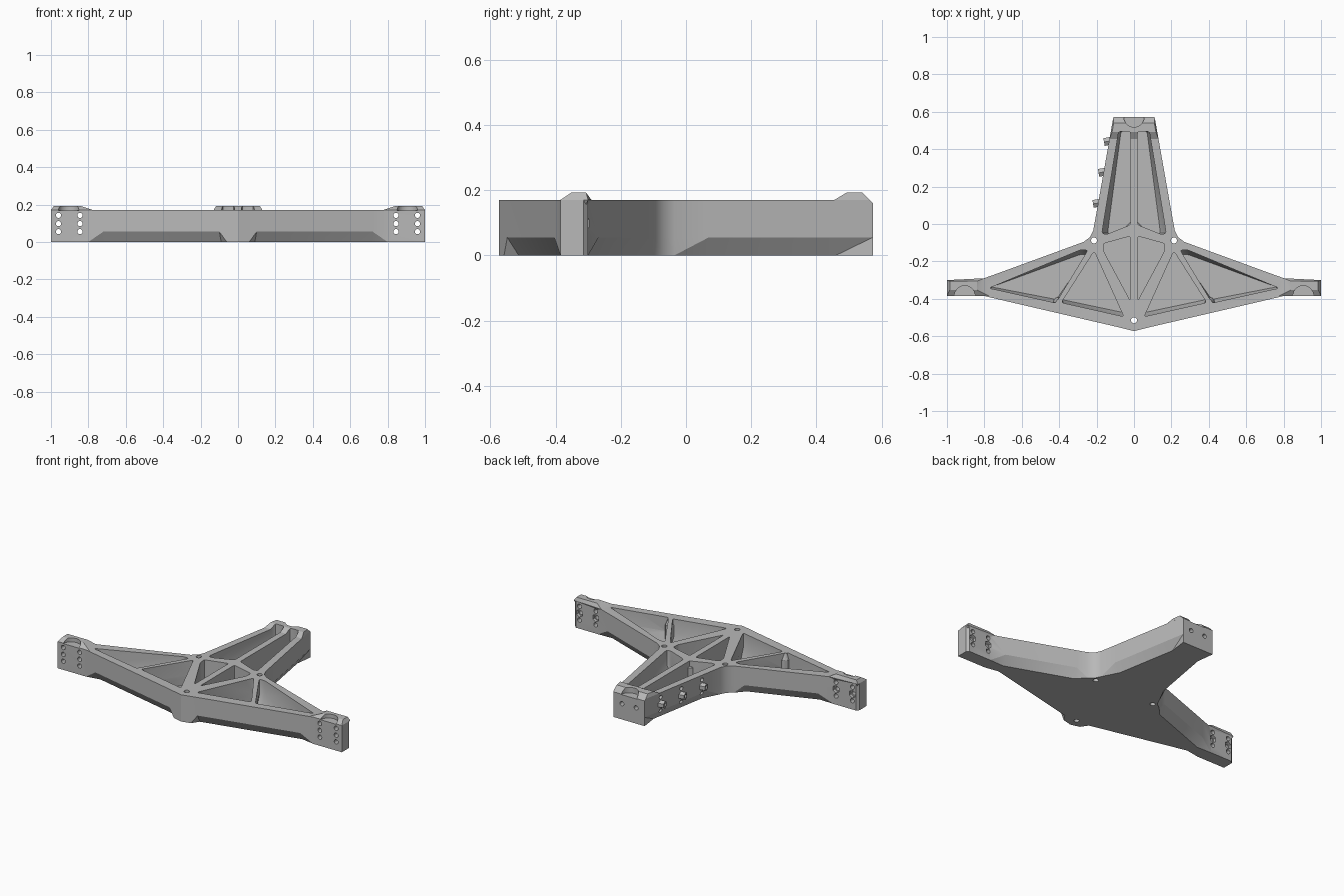
import bpy, bmesh, math
from mathutils import Vector, Matrix

if "Cube" in bpy.data.objects:
    bpy.data.objects.remove(bpy.data.objects["Cube"])

TOP = 0.17
grey = bpy.data.materials.new("matte grey")
grey.use_nodes = True
grey.diffuse_color = (0.48, 0.48, 0.48, 1)
grey.node_tree.nodes["Principled BSDF"].inputs["Base Color"].default_value = (0.48, 0.48, 0.48, 1)


def loft(bm, rings):
    """Closed solid through rings of equal point count."""
    loops = [[bm.verts.new(p) for p in ring] for ring in rings]
    n = len(loops[0])
    for a, b in zip(loops, loops[1:]):
        for i in range(n):
            j = (i + 1) % n
            bm.faces.new((a[i], a[j], b[j], b[i]))
    bm.faces.new(loops[0][::-1])
    bm.faces.new(loops[-1])


def level(points, z):
    return [(x, y, z) for x, y in points]


def flip(points):
    return [(-x, y) for x, y in points]


def rod(bm, start, axis, length, radius, sides=16, tip=None):
    axis = Vector(axis).normalized()
    turn = axis.to_track_quat('Z', 'Y').to_matrix().to_4x4()
    centre = Vector(start) + axis * length / 2
    bmesh.ops.create_cone(bm, cap_ends=True, segments=sides, radius1=radius,
                          radius2=radius if tip is None else tip, depth=length,
                          matrix=Matrix.Translation(centre) @ turn)


def rounded(points, size=0.012):
    out = []
    for i, p in enumerate(points):
        p = Vector(p)
        a = p + (Vector(points[i - 1]) - p).normalized() * size
        b = p + (Vector(points[(i + 1) % len(points)]) - p).normalized() * size
        out += [a, (a + b + 2 * p) / 4, b]
    return [tuple(v) for v in out]


def finish(name, bm):
    bmesh.ops.recalc_face_normals(bm, faces=bm.faces)
    bmesh.ops.triangulate(bm, faces=[f for f in bm.faces if len(f.verts) == 4])
    bmesh.ops.recalc_face_normals(bm, faces=bm.faces)
    mesh = bpy.data.meshes.new(name)
    bm.to_mesh(mesh)
    bm.free()
    mesh.materials.append(grey)
    obj = bpy.data.objects.new(name, mesh)
    bpy.context.collection.objects.link(obj)
    return obj


def combine(target, name, bm, operation):
    helper = finish(name, bm)
    helper.hide_render = True
    mod = target.modifiers.new(name, 'BOOLEAN')
    mod.operation, mod.solver, mod.object = operation, 'EXACT', helper
    bpy.context.view_layer.objects.active = target
    bpy.ops.object.modifier_apply(modifier=name)
    bpy.data.objects.remove(helper)


# Three-armed body: outline of one half, with the inset of its bottom edge
half = [((0, -.573), (0, 0)), ((.06, -.558), (0, 0)), ((.1, -.548), (-.01, .035)),
        ((.72, -.404), (-.01, .035)), ((.8, -.385), (0, 0)), ((1, -.385), (0, 0)),
        ((1, -.315), (0, 0)), ((.985, -.3), (0, 0)), ((.83, -.3), (0, 0)),
        ((.74, -.268), (-.01, -.035)), ((.33, -.118), (-.01, -.035)), ((.27, -.096), (0, 0)),
        ((.235, -.07), (0, 0)), ((.218, -.035), (0, 0)), ((.199, .07), (-.035, 0)),
        ((.13, .46), (-.035, 0)), ((.11, .573), (0, 0))]
upper = [p for p, _ in half]
lower = [(p[0] + d[0], p[1] + d[1]) for p, d in half]
upper += flip(upper[:0:-1])
lower += flip(lower[:0:-1])
bm = bmesh.new()
loft(bm, [level(lower, 0), level(upper, .055), level(upper, TOP)])
frame = finish("three_arm_frame", bm)

# Raised end pads
wing_low = [(.775, -.385), (1, -.385), (1, -.3), (.8, -.29)]
wing_top = [(.84, -.352), (.985, -.352), (.985, -.306), (.84, -.306)]
wing_root = [(.85, -.36), (.97, -.36), (.97, -.32), (.85, -.32)]
pads = bmesh.new()
for side in (lambda p: p, flip):
    loft(pads, [level(side(wing_root), .12), level(side(wing_low), TOP),
                level(side(wing_top), .192)])
loft(pads, [level([(-.08, .51), (.08, .51), (.08, .55), (-.08, .55)], .12),
            level([(-.131, .455), (.131, .455), (.11, .573), (-.11, .573)], TOP),
            level([(-.117, .492), (.117, .492), (.104, .565), (-.104, .565)], .192)])
combine(frame, "end_pads", pads, 'UNION')

# Chamfer on the rear end
wedge = bmesh.new()
profile = [(.54, .193), (.62, .113), (.62, .25), (.54, .25)]
loft(wedge, [[(x, y, z) for y, z in profile] for x in (-.2, .2)])
combine(frame, "rear_chamfer", wedge, 'DIFFERENCE')

# Tapered pockets: outline, point the floor shrinks toward, shrink factors
pockets = [([(.02, .495), (.082, .495), (.172, -.05), (.145, -.055), (.02, -.005)], (.02, .2), (.8, 1)),
           ([(.02, -.065), (.165, -.105), (.16, -.15), (.02, -.41)], (.02, -.1), (1, 1)),
           ([(.213, -.145), (.388, -.42), (.055, -.495)], (.213, -.145), (1, .94)),
           ([(.247, -.14), (.285, -.138), (.775, -.343), (.418, -.422)], (.33, -.3), (.97, .85))]
cut = bmesh.new()
for points, (ax, ay), (sx, sy) in pockets:
    points = rounded(points)
    floor = [(ax + (x - ax) * sx, ay + (y - ay) * sy) for x, y in points]
    for side in (lambda p: p, flip):
        loft(cut, [level(side(floor), .02), level(side(points), .08), level(side(points), .25)])
combine(frame, "pockets", cut, 'DIFFERENCE')

# Reinforcing posts with sloped tops at the rib joints
posts = bmesh.new()
for x, y, r in ((0, -.03, .045), (.405, -.418, .028), (-.405, -.418, .028)):
    rod(posts, (x, y, .01), (0, 0, 1), .12, r, 12)
combine(frame, "rib_posts", posts, 'UNION')
caps = bmesh.new()
for x, y, r in ((0, -.03, .045), (.405, -.418, .028), (-.405, -.418, .028)):
    rod(caps, (x, y, .128), (0, 0, 1), .04, r - .001, 12, .012)
combine(frame, "post_caps", caps, 'UNION')

# Round notches in the pads, then bolt holes
notch = bmesh.new()
for x, y, z in ((.905, -.385, .167), (-.905, -.385, .167), (0, .573, .157)):
    rod(notch, (x, y, z), (0, 0, 1), .1, .055, 24)
combine(frame, "pad_notches", notch, 'DIFFERENCE')

bores = bmesh.new()
for s in (-1, 1):
    for x in (.845, .96):
        for z in (.055, .098, .142):
            rod(bores, (s * x, -.45, z), (0, 1, 0), .3, .014)
    rod(bores, (s * .05, .53, .1), (0, 1, 0), .1, .014)
for x, y in ((.214, -.088), (-.214, -.088), (0, -.515)):
    rod(bores, (x, y, -.05), (0, 0, 1), .4, .016)
# Side holes along one edge of the rear arm
out = Vector((-.985, -.174, 0))
mounts = [Vector((-(.212 - .177 * y), y, .098)) for y in (.443, .278, .112)]
for m in mounts:
    for dz in (-.043, .043):
        rod(bores, m + Vector((0, 0, dz)) - out * .025, out, .08, .012, 12)
combine(frame, "bolt_holes", bores, 'DIFFERENCE')

# Hexagonal nut seats behind the wing ends
seats = bmesh.new()
for x in (-.96, -.845, .845, .96):
    rod(seats, (x, -.318, .098), (0, 1, 0), .1, .024, 6)
combine(frame, "nut_seats", seats, 'DIFFERENCE')

bpy.context.view_layer.objects.active = frame
frame.select_set(True)
bpy.ops.object.shade_smooth_by_angle(angle=math.radians(28))

# Hexagonal nuts standing out of the rear arm
for i, m in enumerate(mounts):
    bm = bmesh.new()
    rod(bm, m - out * .01, out, .037, .024, 6)
    nut = finish("side_nut_%d" % (i + 1), bm)
    hole = bmesh.new()
    rod(hole, m, out, .08, .012, 12)
    combine(nut, "nut_bore", hole, 'DIFFERENCE')
